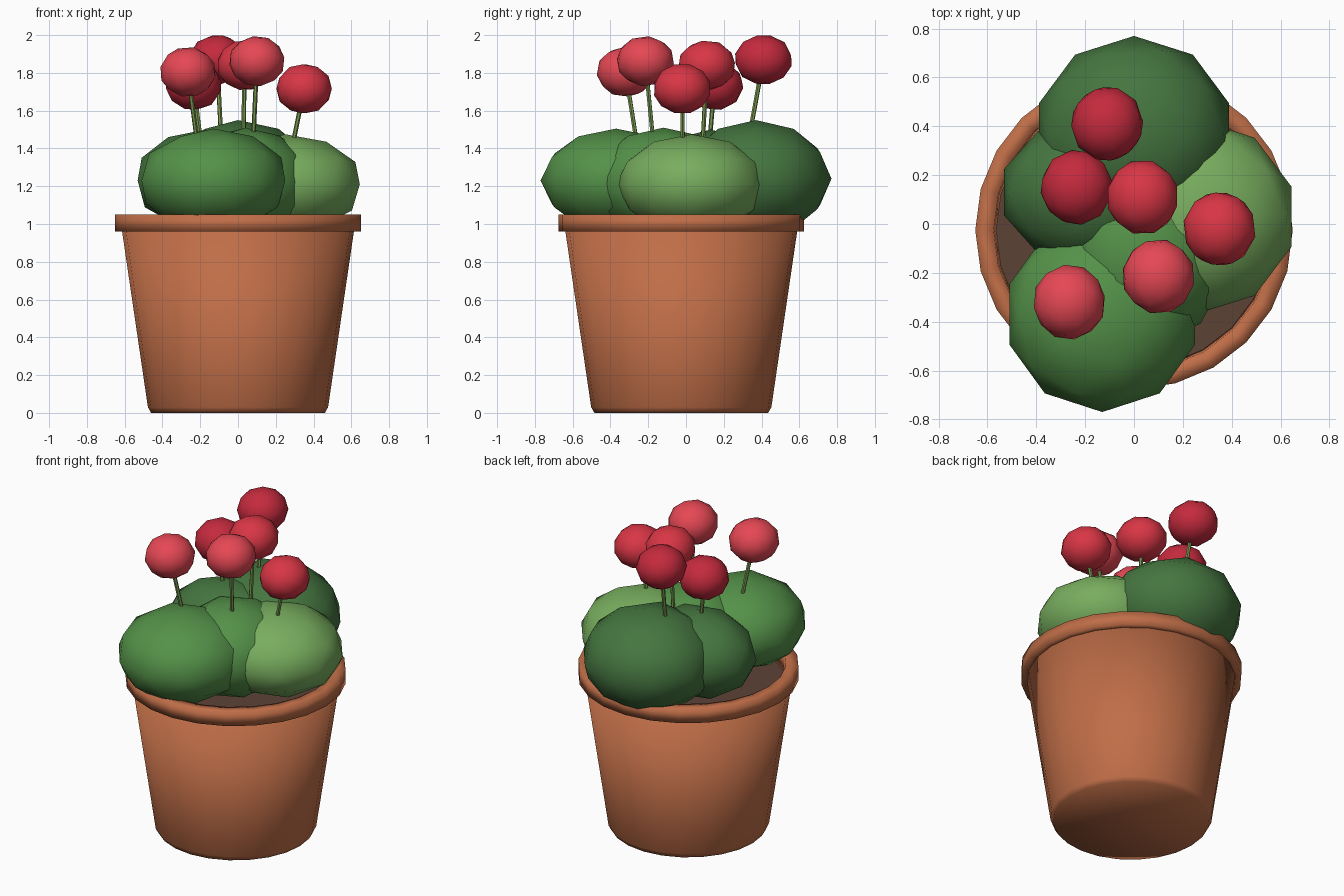
import bpy, bmesh, math
from mathutils import Vector, Matrix, Euler

if "Cube" in bpy.data.objects:
    bpy.data.objects.remove(bpy.data.objects["Cube"])


def mat(name, rgb):
    m = bpy.data.materials.new(name)
    m.diffuse_color = (*[((c + 0.055) / 1.055) ** 2.4 for c in rgb], 1)  # sRGB to linear
    m.use_nodes = True
    m.node_tree.nodes["Principled BSDF"].inputs["Base Color"].default_value = m.diffuse_color
    return m


def finish(name, bm, material, smooth=True):
    bmesh.ops.recalc_face_normals(bm, faces=bm.faces)
    me = bpy.data.meshes.new(name)
    bm.to_mesh(me)
    bm.free()
    me.materials.append(material)
    for p in me.polygons:
        p.use_smooth = smooth
    ob = bpy.data.objects.new(name, me)
    bpy.context.collection.objects.link(ob)
    return ob


def lathe(name, profile, material, y, segs=24, closed=False):
    bm = bmesh.new()
    pts = [bm.verts.new((r, 0, z)) for r, z in profile]
    pairs = list(zip(pts, pts[1:])) + ([(pts[-1], pts[0])] if closed else [])
    edges = [bm.edges.new(p) for p in pairs]
    bmesh.ops.spin(bm, geom=pts + edges, axis=(0, 0, 1), cent=(0, 0, 0),
                   angle=math.tau, steps=segs, use_duplicate=False)
    bmesh.ops.remove_doubles(bm, verts=bm.verts, dist=1e-4)
    bmesh.ops.translate(bm, verts=bm.verts, vec=(0, y, 0))
    return finish(name, bm, material)


def blob(name, loc, size, material, turn=0, tilt=0):
    bm = bmesh.new()
    m = (Matrix.LocRotScale(Vector(loc), None, Vector(size))
         @ Euler((tilt, 0, turn)).to_matrix().to_4x4())
    bmesh.ops.create_icosphere(bm, subdivisions=2, radius=1, matrix=m)
    return finish(name, bm, material)


def stem(name, a, b, material, r=0.012):
    a, b = Vector(a), Vector(b)
    d = b - a
    m = Matrix.Translation((a + b) / 2) @ d.to_track_quat('Z', 'Y').to_matrix().to_4x4()
    bm = bmesh.new()
    bmesh.ops.create_cone(bm, cap_ends=True, segments=6, radius1=r, radius2=r,
                          depth=d.length, matrix=m)
    return finish(name, bm, material)


terracotta = mat("terracotta", (0.75, 0.43, 0.28))
soil_mat = mat("soil", (0.36, 0.26, 0.21))
stem_mat = mat("stem_green", (0.47, 0.59, 0.31))
dark = mat("leaf_dark", (0.27, 0.46, 0.25))
mid = mat("leaf_mid", (0.33, 0.57, 0.285))
light = mat("leaf_light", (0.47, 0.68, 0.37))
reds = [mat("petal_light", (0.90, 0.28, 0.33)), mat("petal_mid", (0.85, 0.21, 0.27)),
        mat("petal_dark", (0.77, 0.165, 0.24))]

# pot, rim and soil
PY = -0.025
lathe("pot", [(0, 0), (0.46, 0), (0.477, 0.03), (0.615, 0.97), (0.57, 0.97), (0.555, 0.9)],
      terracotta, PY)
lathe("rim", [(0.61, 0.96), (0.65, 0.96), (0.65, 1.05), (0.575, 1.05), (0.565, 0.96)],
      terracotta, PY, closed=True)
lathe("soil", [(0, 0.95), (0.575, 0.95)], soil_mat, PY)

# foliage clumps
blob("leaves_front_left", (-0.13, -0.37, 1.23), (0.40, 0.40, 0.275), mid)
blob("leaves_right", (0.25, 0.03, 1.21), (0.415, 0.40, 0.265), light)
blob("leaves_back", (0, 0.37, 1.24), (0.41, 0.40, 0.31), dark)
blob("leaves_left", (-0.17, 0.13, 1.23), (0.38, 0.31, 0.27), dark, math.pi / 5)
blob("leaves_middle", (0.04, -0.12, 1.22), (0.35, 0.385, 0.29), mid, 0.1)

# flower heads on stems that lean outward
flowers = [(-0.265, -0.32, 1.805, 0), (0.10, -0.215, 1.862, 0), (0.35, -0.02, 1.716, 1),
           (0.035, 0.11, 1.84, 1), (-0.235, 0.15, 1.735, 2), (-0.11, 0.41, 1.87, 2)]
for i, (x, y, z, c) in enumerate(flowers, 1):
    stem(f"stem_{i}", (x * 0.7, y * 0.7, 1.2), (x, y, z), stem_mat)
    blob(f"flower_{i}", (x, y, z), (0.15, 0.155, 0.134), reds[c], i * 0.4, i * 0.7)

# crisp edges on the soil and stems
for ob in bpy.context.collection.objects:
    ob.select_set(ob.name == "soil" or ob.name.startswith("stem"))
bpy.context.view_layer.objects.active = bpy.data.objects["soil"]
bpy.ops.object.shade_smooth_by_angle(angle=math.radians(50))
